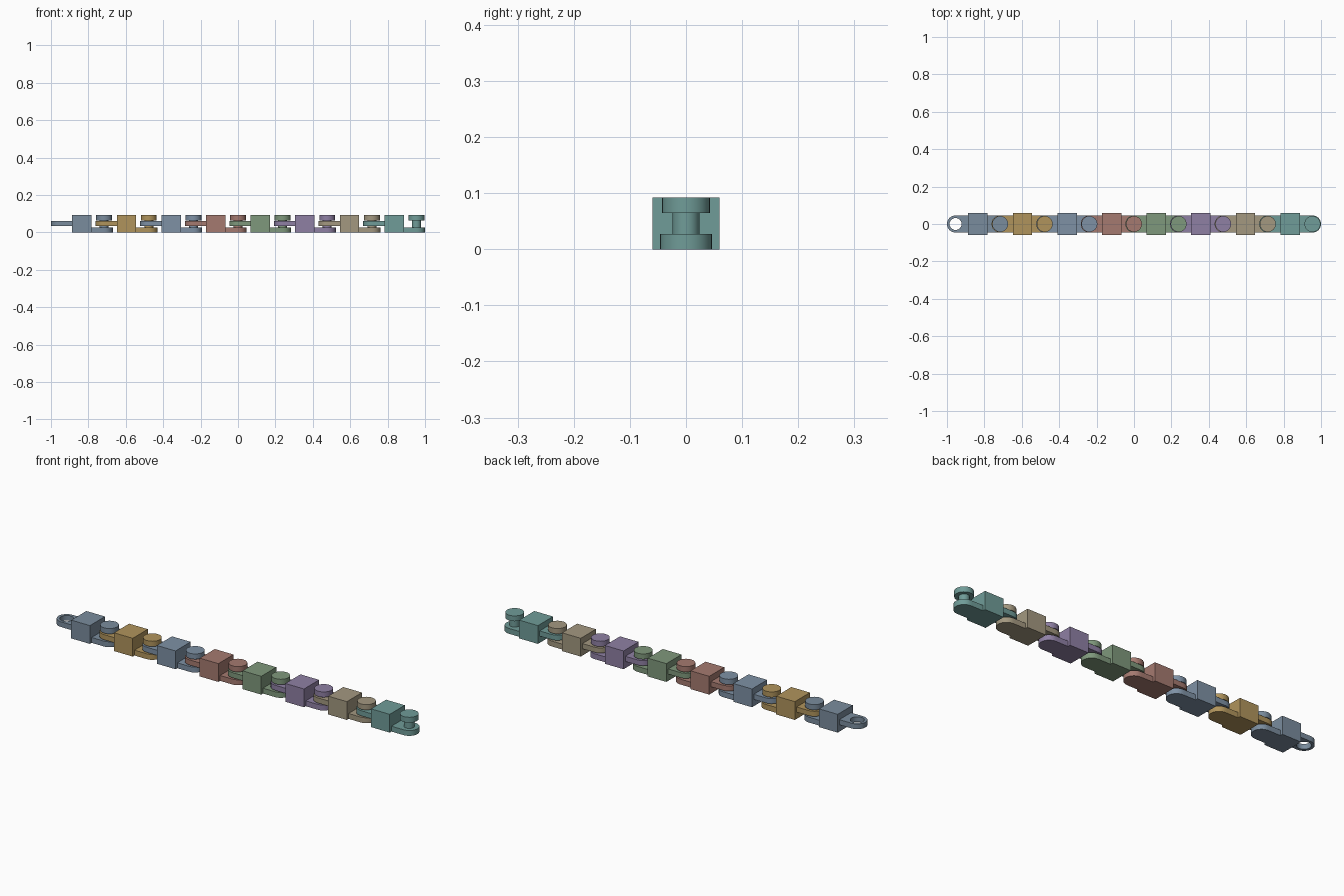
import bpy, bmesh, math

if "Cube" in bpy.data.objects:
    bpy.data.objects.remove(bpy.data.objects["Cube"])

PITCH = 0.2385          # distance from eyelet centre to pin centre
SEG = 32                # sides of every round part
ARM_R = 0.046           # half width of the flat arms
ARM_L = ARM_R / math.tan(math.radians(33.75))   # reaches just inside the block
BLOCK = (0.104, 0.12, 0.092)


def srgb(*rgb):
    return [((c / 255 + 0.055) / 1.055) ** 2.4 for c in rgb] + [1.0]


def material(name, rgb):
    m = bpy.data.materials.new(name)
    m.diffuse_color = srgb(*rgb)
    m.use_nodes = True
    m.node_tree.nodes["Principled BSDF"].inputs["Base Color"].default_value = m.diffuse_color
    return m


def finish(bm, name, x, mat):
    bmesh.ops.recalc_face_normals(bm, faces=bm.faces[:])
    me = bpy.data.meshes.new(name)
    bm.to_mesh(me)
    bm.free()
    me.shade_smooth()
    me.set_sharp_from_angle(angle=math.radians(30))
    me.materials.append(mat)
    ob = bpy.data.objects.new(name, me)
    ob.location.x = x
    bpy.context.collection.objects.link(ob)


def outline(side):
    """Half circle on the free end, straight sides running towards the block."""
    pts = []
    for i in range(SEG):
        t = 2 * math.pi * i / SEG
        c, s = math.cos(t), math.sin(t)
        k = ARM_R
        if c > 1e-6:
            k = min(ARM_L / c, ARM_R / max(abs(s), 1e-6))
        pts.append((side * k * c, k * s))
    return pts


def circle(r, side=1):
    return [(side * r * math.cos(2 * math.pi * i / SEG),
             r * math.sin(2 * math.pi * i / SEG)) for i in range(SEG)]


def loop(bm, pts, z):
    return [bm.verts.new((x, y, z)) for x, y in pts]


def bridge(bm, a, b):
    for i in range(SEG):
        j = (i + 1) % SEG
        bm.faces.new((a[i], a[j], b[j], b[i]))


def add_block(name, x, mat):
    bm = bmesh.new()
    bmesh.ops.create_cube(bm, size=1)
    bmesh.ops.scale(bm, vec=BLOCK, verts=bm.verts[:])
    bmesh.ops.translate(bm, vec=(0, 0, BLOCK[2] / 2), verts=bm.verts[:])
    finish(bm, name, x, mat)


def add_eyelet_arm(name, x, mat):
    """Raised flat arm with a hole, block on its +x side."""
    bm = bmesh.new()
    z0, z1 = 0.034, 0.060
    rings = [loop(bm, outline(1), z0), loop(bm, outline(1), z1),
             loop(bm, circle(0.032), z1), loop(bm, circle(0.032), z0)]
    for i in range(4):
        bridge(bm, rings[i], rings[(i + 1) % 4])
    finish(bm, name, x, mat)


def add_pin_arm(name, x, mat):
    """Low flat arm carrying a headed pin, block on its -x side."""
    bm = bmesh.new()
    rings = [loop(bm, outline(-1), 0), loop(bm, outline(-1), 0.027)]
    for r, z in ((0.024, 0.027), (0.024, 0.065), (0.0425, 0.065), (0.0425, 0.092)):
        rings.append(loop(bm, circle(r, -1), z))
    for a, b in zip(rings, rings[1:]):
        bridge(bm, a, b)
    bm.faces.new(rings[0])
    bm.faces.new(rings[-1])
    finish(bm, name, x, mat)


# One colour per link, from the eyelet end to the free pin end
colours = [("slate", (122, 140, 157)), ("ochre", (176, 148, 92)),
           ("grey blue", (126, 145, 165)), ("brick", (165, 122, 112)),
           ("sage", (127, 152, 124)), ("mauve", (143, 128, 164)),
           ("sand", (163, 152, 128)), ("teal", (112, 156, 152))]

for i, (cname, rgb) in enumerate(colours):
    mat = material(cname, rgb)
    x = (i - 3.5) * PITCH
    n = i + 1
    add_block(f"link_block_{n}", x, mat)
    add_eyelet_arm(f"eyelet_arm_{n}", x - PITCH / 2, mat)
    add_pin_arm(f"pin_arm_{n}", x + PITCH / 2, mat)
